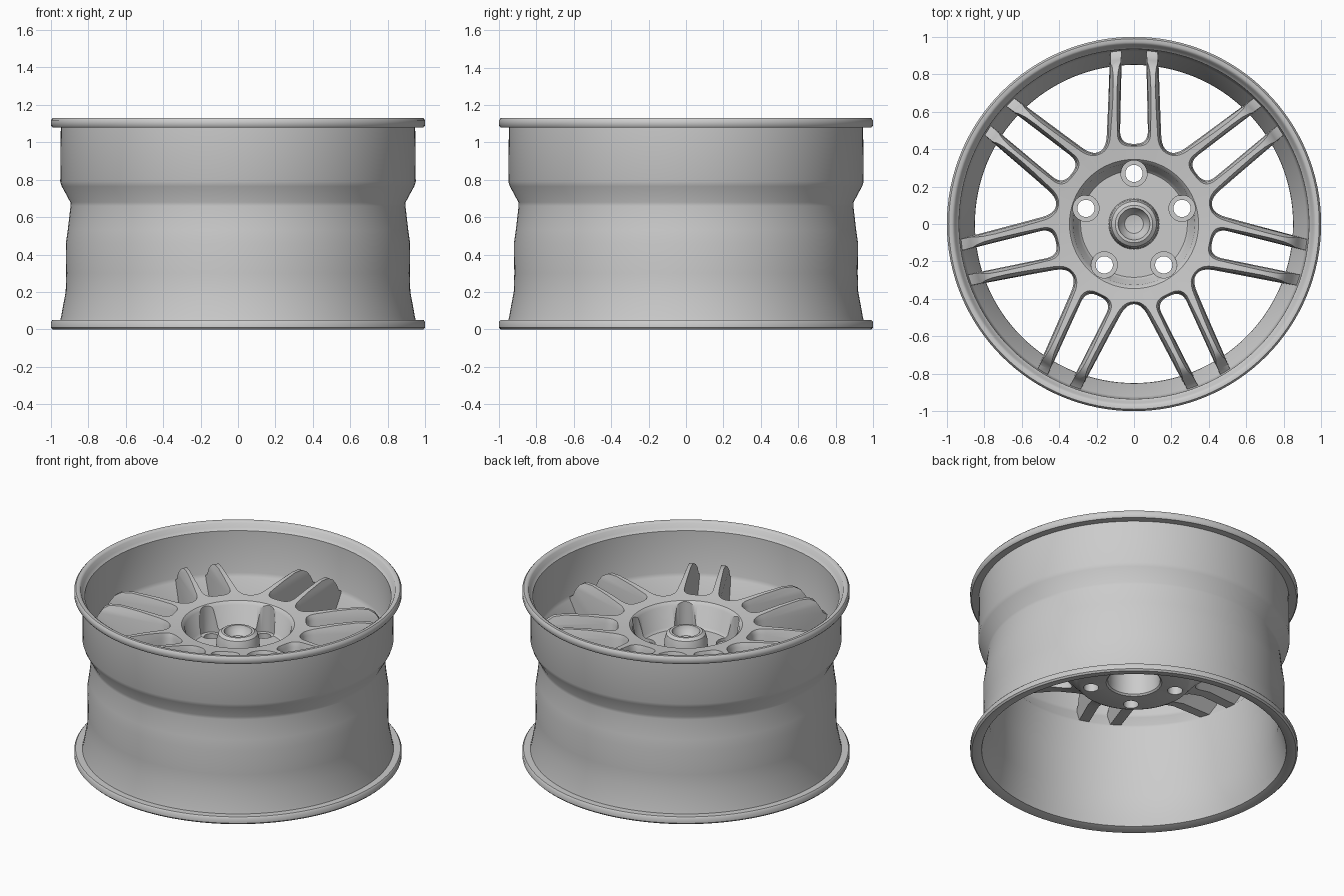
import bpy, bmesh
from math import radians, pi, sin, cos
from mathutils import Matrix, Vector

if "Cube" in bpy.data.objects:
    bpy.data.objects.remove(bpy.data.objects["Cube"])


def lathe(bm, profile, steps, closed=False, matrix=Matrix()):
    """Revolve an (r, z) profile about z and add it to bm."""
    tmp = bmesh.new()
    vs = [tmp.verts.new((r, 0, z)) for r, z in profile]
    pairs = list(zip(vs, vs[1:])) + ([(vs[-1], vs[0])] if closed else [])
    es = [tmp.edges.new(p) for p in pairs]
    bmesh.ops.spin(tmp, geom=vs + es, cent=(0, 0, 0), axis=(0, 0, 1),
                   angle=2 * pi, steps=steps, use_merge=False)
    bmesh.ops.remove_doubles(tmp, verts=tmp.verts, dist=1e-5)
    bmesh.ops.recalc_face_normals(tmp, faces=tmp.faces)
    tmp.transform(matrix)
    me = bpy.data.meshes.new("tmp")
    tmp.to_mesh(me)
    tmp.free()
    bm.from_mesh(me)
    bpy.data.meshes.remove(me)


def outline(w_in, w_out, r_in, r_out, rad, d):
    """Radial opening along +y with a rounded inner end, grown by d."""
    a, b = Vector((w_out + d, r_out)), Vector((w_in + d, r_in - d))
    p0 = b + (a - b).normalized() * rad
    p2 = b + Vector((-1, 0)) * min(rad, (w_in + d) * 0.95)
    half = [a]
    for i in range(9):
        t = i / 8
        half.append(p0 * (1 - t) ** 2 + b * 2 * t * (1 - t) + p2 * t * t)
    return half + [Vector((-p.x, p.y)) for p in reversed(half)]


def add_opening(bm, angle, *shape):
    """Drafted cutter: walls open slightly upward, with a chamfer at the top."""
    rot = Matrix.Rotation(angle, 3, 'Z')
    rings = []
    for z, d in ((0.3, -0.004), (0.865, 0.007), (0.95, 0.03), (1.2, 0.03)):
        rings.append([bm.verts.new(rot @ Vector((p.x, p.y, z)))
                      for p in outline(*shape, d)])
    n = len(rings[0])
    faces = [bm.faces.new(rings[0]), bm.faces.new(rings[-1])]
    for lo, hi in zip(rings, rings[1:]):
        for i in range(n):
            j = (i + 1) % n
            faces.append(bm.faces.new((lo[i], lo[j], hi[j], hi[i])))
    bmesh.ops.recalc_face_normals(bm, faces=faces)


def make_object(name, bm):
    me = bpy.data.meshes.new(name)
    bm.to_mesh(me)
    bm.free()
    ob = bpy.data.objects.new(name, me)
    bpy.context.collection.objects.link(ob)
    return ob


def smooth(ob, angle):
    bpy.ops.object.select_all(action='DESELECT')
    ob.select_set(True)
    bpy.context.view_layer.objects.active = ob
    bpy.ops.object.shade_smooth_by_angle(angle=radians(angle))


# Barrel with both flanges: outside going up, then inside going down
barrel_profile = [
    (0.93, 0.012), (0.965, 0.0), (0.99, 0.0), (1.0, 0.01), (1.0, 0.04),
    (0.992, 0.05), (0.95, 0.05), (0.945, 0.07), (0.938, 0.11), (0.921, 0.2),
    (0.918, 0.3), (0.92, 0.46), (0.91, 0.53), (0.895, 0.66), (0.896, 0.68),
    (0.942, 0.765), (0.95, 0.79), (0.947, 1.08), (0.992, 1.08),
    (1.0, 1.09), (1.0, 1.118), (0.99, 1.13), (0.972, 1.13), (0.96, 1.122),
    (0.952, 1.095), (0.935, 1.08), (0.93, 0.8), (0.922, 0.775),
    (0.853, 0.68), (0.85, 0.66), (0.876, 0.46), (0.88, 0.2), (0.915, 0.06)]
bm = bmesh.new()
lathe(bm, barrel_profile, 128, closed=True)
barrel = make_object("rim_barrel", bm)

# Hub and spoke disc: centre cap, lug recess, arched spoke face, underside
disc_profile = [
    (0, 0.775), (0.05, 0.785), (0.078, 0.815), (0.085, 0.84), (0.1, 0.84),
    (0.12, 0.825), (0.13, 0.79), (0.135, 0.72), (0.285, 0.72), (0.3, 0.735),
    (0.325, 0.865), (0.345, 0.885), (0.45, 0.895), (0.6, 0.915),
    (0.74, 0.927), (0.81, 0.92), (0.85, 0.895), (0.88, 0.85), (0.9, 0.81),
    (0.94, 0.785), (0.935, 0.765), (0.88, 0.685), (0.84, 0.675),
    (0.6, 0.64), (0.42, 0.58), (0.35, 0.5), (0.33, 0.49), (0.17, 0.49),
    (0.16, 0.5), (0.155, 0.69), (0, 0.69)]
bm = bmesh.new()
lathe(bm, disc_profile, 128)
disc = make_object("spoke_disc", bm)

# Cutters: seven spoke slots, seven wide windows, five stepped lug holes
bm = bmesh.new()
for i in range(7):
    a = 2 * pi * i / 7
    add_opening(bm, a, 0.074, 0.06, 0.43, 0.97, 0.07)
    add_opening(bm, a + pi / 7, 0.04, 0.325, 0.43, 0.97, 0.07)
lug_profile = [(0, 0.3), (0.046, 0.3), (0.046, 0.7), (0.07, 0.7),
               (0.07, 1.2), (0, 1.2)]
for i in range(5):
    a = pi / 2 + 2 * pi * i / 5
    lathe(bm, lug_profile, 32,
          matrix=Matrix.Translation((0.27 * cos(a), 0.27 * sin(a), 0)))
cutter = make_object("opening_cutter", bm)
cutter.hide_render = True

mod = disc.modifiers.new("openings", 'BOOLEAN')
mod.operation = 'DIFFERENCE'
mod.solver = 'EXACT'
mod.object = cutter
bpy.context.view_layer.objects.active = disc
bpy.ops.object.modifier_apply(modifier=mod.name)
bpy.data.objects.remove(cutter)

smooth(barrel, 40)
smooth(disc, 35)
